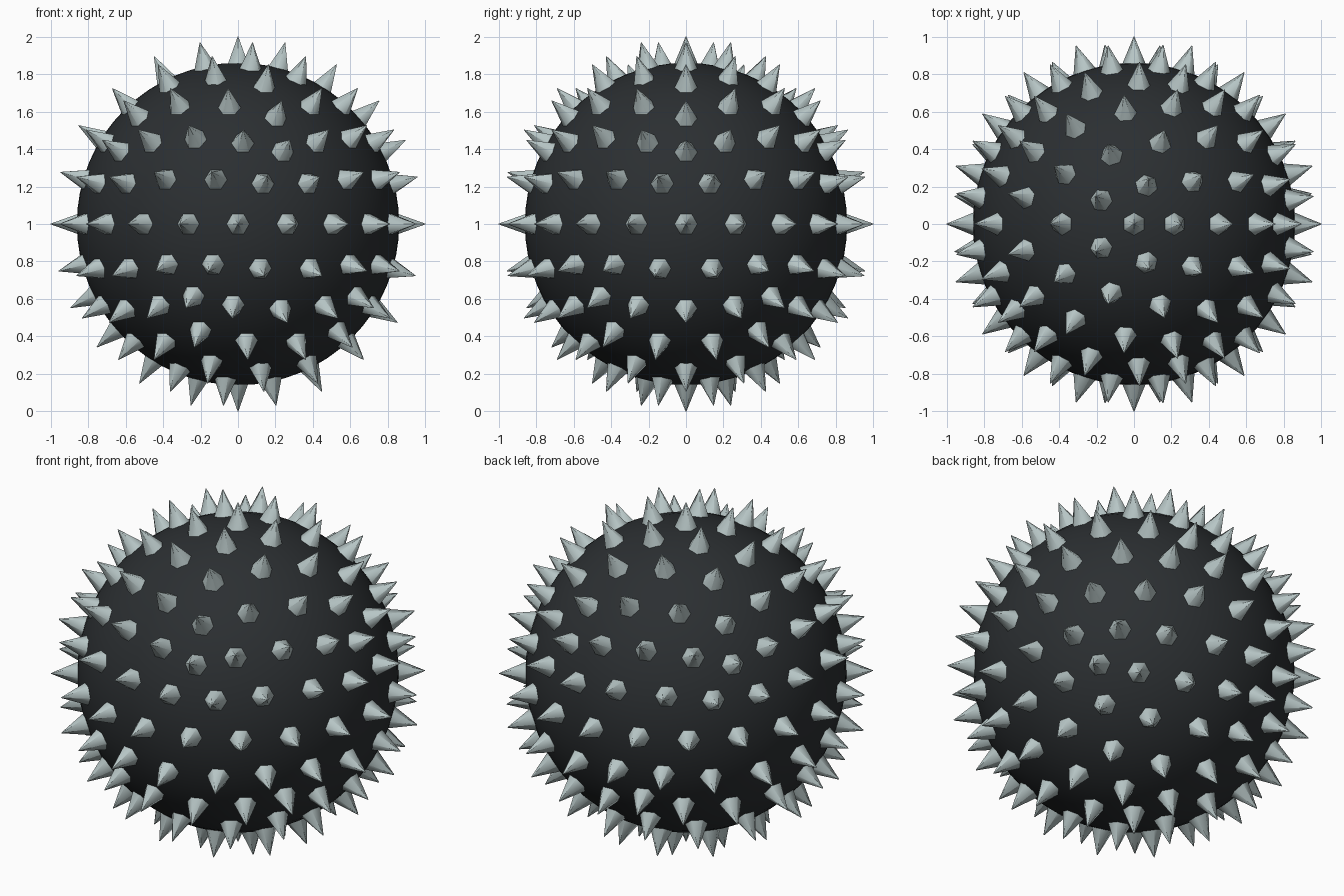
import bpy, bmesh, math
from mathutils import Vector, Matrix

if "Cube" in bpy.data.objects:
    bpy.data.objects.remove(bpy.data.objects["Cube"])

CENTRE = Vector((0, 0, 1))
BALL_R, TIP_R = 0.86, 1.0
BASE_R, BASE_DIST = 0.068, 0.84


def material(name, rgb):
    m = bpy.data.materials.new(name)
    m.diffuse_color = (*rgb, 1)
    m.use_nodes = True
    m.node_tree.nodes["Principled BSDF"].inputs["Base Color"].default_value = m.diffuse_color
    return m


def add_object(name, bm, mat):
    bmesh.ops.recalc_face_normals(bm, faces=bm.faces)
    me = bpy.data.meshes.new(name)
    bm.to_mesh(me)
    bm.free()
    me.polygons.foreach_set("use_smooth", [True] * len(me.polygons))
    me.materials.append(mat)
    ob = bpy.data.objects.new(name, me)
    ob.location = CENTRE
    bpy.context.collection.objects.link(ob)
    return ob


# Smooth dark ball
bm = bmesh.new()
bmesh.ops.create_uvsphere(bm, u_segments=64, v_segments=32, radius=BALL_R)
add_object("ball", bm, material("dark_rubber", (0.024, 0.028, 0.031)))

# Spike directions: the vertices of a geodesic sphere
guide = bmesh.new()
bmesh.ops.create_icosphere(guide, subdivisions=3, radius=1)
directions = [v.co.normalized() for v in guide.verts]
guide.free()

# Six-sided spikes, one corner pair along the horizontal tangent
bm = bmesh.new()
height = TIP_R - BASE_DIST
for n in directions:
    u = Vector((0, 0, 1)).cross(n)
    u = u.normalized() if u.length > 1e-3 else Vector((0, 1, 0))
    w = n.cross(u)
    rot = Matrix((u, w, n)).transposed().to_4x4()
    place = Matrix.Translation(n * (BASE_DIST + height / 2)) @ rot
    spin = Matrix.Rotation(math.radians(90), 4, 'Z')
    bmesh.ops.create_cone(bm, cap_ends=True, segments=6, radius1=BASE_R,
                          radius2=0.002, depth=height, matrix=place @ spin)
spikes = add_object("spikes", bm, material("pale_steel", (0.47, 0.56, 0.56)))

# Keep the buried base edges sharp
bpy.context.view_layer.objects.active = spikes
spikes.select_set(True)
bpy.ops.object.shade_smooth_by_angle(angle=math.radians(65))
